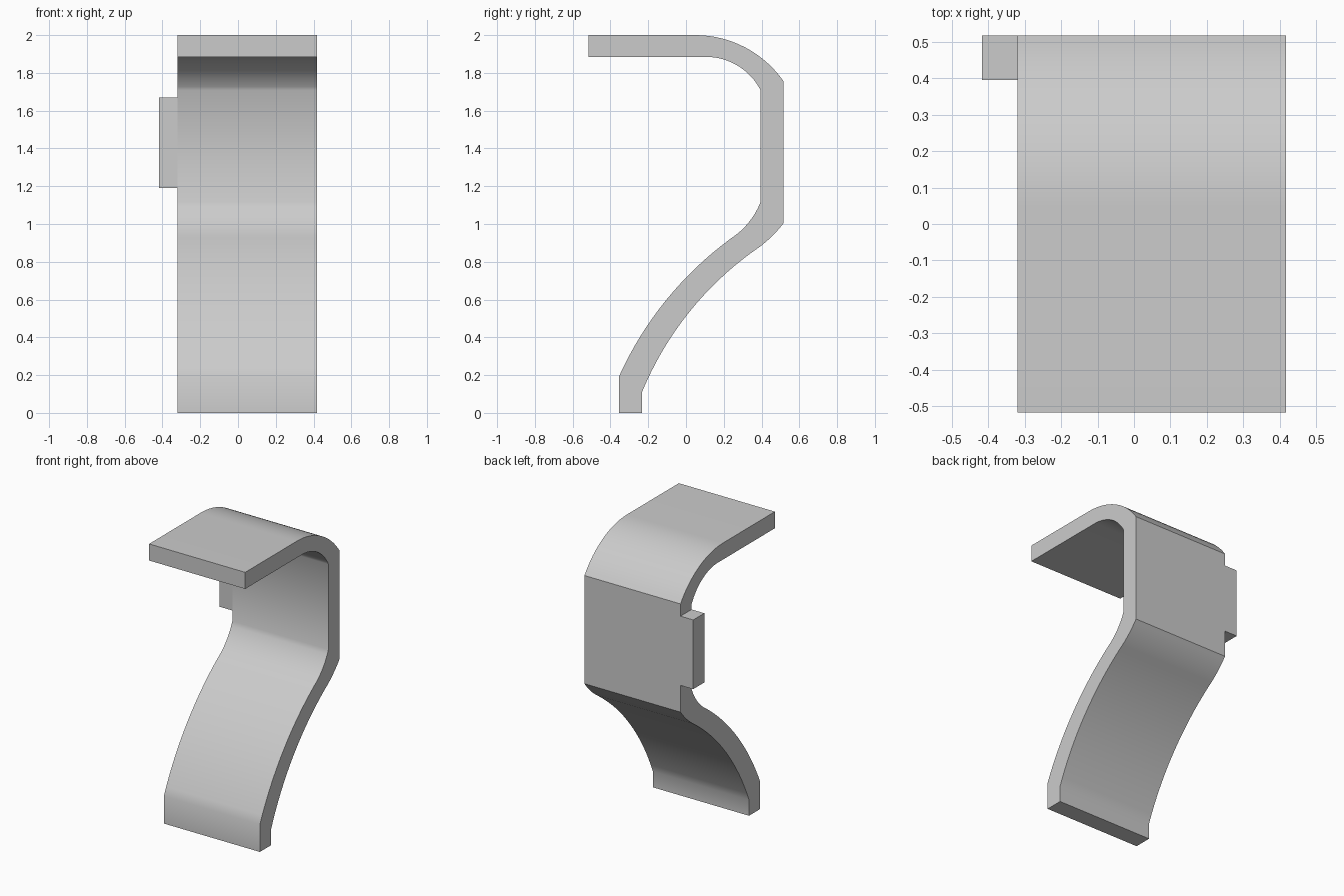
import bpy
import bmesh
import math
from mathutils import Vector

default = bpy.data.objects.get("Cube")
if default:
    bpy.data.objects.remove(default, do_unlink=True)

grey = bpy.data.materials.new("light_grey")
grey.use_nodes = True
colour = (0.6, 0.6, 0.6, 1)
grey.diffuse_color = colour
grey.node_tree.nodes["Principled BSDF"].inputs["Base Color"].default_value = colour


def arc(start, through, end, steps=16):
    """Circular arc from start to end passing through a middle point."""
    a, m, b = Vector(start), Vector(through), Vector(end)
    u, v = m - a, b - a
    d = 2 * (u.x * v.y - u.y * v.x)
    c = a + Vector((v.y * u.length_squared - u.y * v.length_squared,
                    u.x * v.length_squared - v.x * u.length_squared)) / d
    r = (a - c).length
    t0 = math.atan2(a.y - c.y, a.x - c.x)
    sweep = math.remainder(math.atan2(b.y - c.y, b.x - c.x) - t0, math.tau)
    return [(c.x + r * math.cos(t0 + sweep * i / steps),
             c.y + r * math.sin(t0 + sweep * i / steps)) for i in range(steps + 1)]


def extrude_profile(name, profile, x0, x1):
    """Extrude a closed (y, z) outline along x."""
    bm = bmesh.new()
    face = bm.faces.new([bm.verts.new((x0, y, z)) for y, z in profile])
    result = bmesh.ops.extrude_face_region(bm, geom=[face])
    moved = [g for g in result["geom"] if isinstance(g, bmesh.types.BMVert)]
    bmesh.ops.translate(bm, verts=moved, vec=(x1 - x0, 0, 0))
    bmesh.ops.remove_doubles(bm, verts=bm.verts, dist=1e-5)
    bmesh.ops.recalc_face_normals(bm, faces=bm.faces)
    mesh = bpy.data.meshes.new(name)
    bm.to_mesh(mesh)
    bm.free()
    mesh.materials.append(grey)
    obj = bpy.data.objects.new(name, mesh)
    bpy.context.collection.objects.link(obj)
    return obj


FRONT, BACK, INNER = -0.517, 0.517, 0.395
LEFT, RIGHT, TAB = 0.417, -0.32, -0.417

# Bent strip: outer outline downwards, then inner outline back up
outer = [(FRONT, 2.0)]
outer += arc((0.05, 2.0), (0.313, 1.935), (BACK, 1.755))
outer += arc((BACK, 1.005), (0.445, 0.925), (0.36, 0.858), 8)
outer += arc((0.36, 0.858), (0.085, 0.613), (-0.233, 0.11))[1:]
outer += [(-0.233, 0)]
inner = [(-0.356, 0)]
inner += arc((-0.356, 0.19), (-0.107, 0.595), (0.24, 0.925))
inner += arc((0.24, 0.925), (0.335, 1.012), (INNER, 1.117), 8)[1:]
inner += arc((INNER, 1.708), (0.277, 1.836), (0.108, 1.885))
inner += [(FRONT, 1.885)]
strip = extrude_profile("bent_strip", outer + inner, RIGHT, LEFT)

# Side tab on the upright section
tab_outline = [(INNER, 1.19), (BACK, 1.19), (BACK, 1.67), (INNER, 1.67)]
extrude_profile("side_tab", tab_outline, TAB, RIGHT)

# Smooth bends with crisp edges
bpy.ops.object.select_all(action="DESELECT")
strip.select_set(True)
bpy.context.view_layer.objects.active = strip
bpy.ops.object.shade_smooth_by_angle(angle=math.radians(30))
